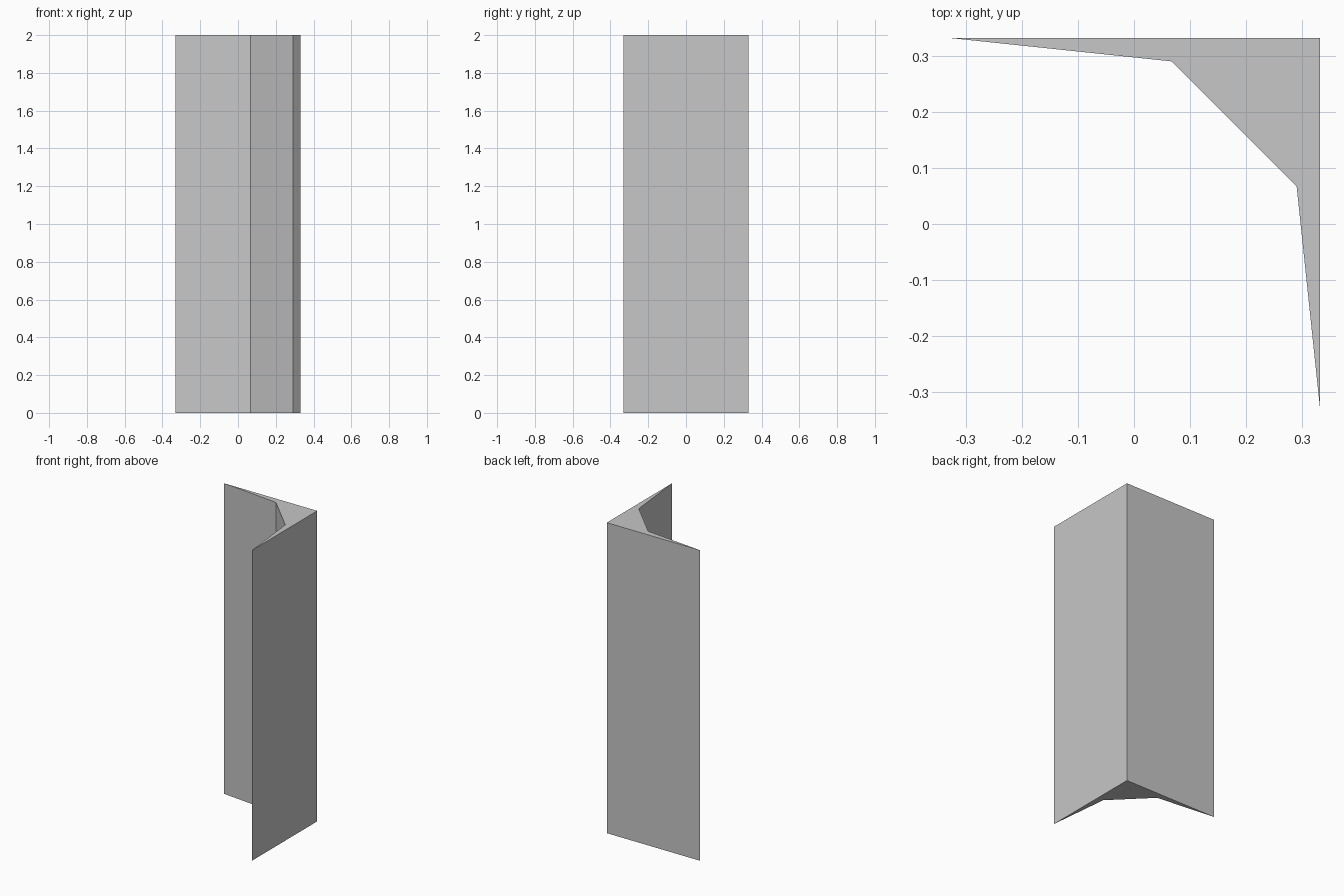
import bpy
import bmesh

# Remove the default cube
cube = bpy.data.objects.get("Cube")
if cube:
    bpy.data.objects.remove(cube, do_unlink=True)

HALF = 0.332
HEIGHT = 2.0

# Plain grey material
grey = bpy.data.materials.new("light_grey")
grey.use_nodes = True
colour = (0.57, 0.57, 0.57, 1)
grey.diffuse_color = colour
grey.node_tree.nodes["Principled BSDF"].inputs["Base Color"].default_value = colour

# Corner profile: square outside, faceted inside, mirrored across the diagonal
inner = (0.067, 0.29)
profile = [(-HALF, HALF), inner, inner[::-1], (HALF, -HALF), (HALF, HALF)]

# Extrude the profile upwards into a corner strip
bm = bmesh.new()
base = bm.faces.new([bm.verts.new((x, y, 0)) for x, y in profile])
top = bmesh.ops.extrude_face_region(bm, geom=[base], use_keep_orig=True)
verts = [g for g in top["geom"] if isinstance(g, bmesh.types.BMVert)]
bmesh.ops.translate(bm, verts=verts, vec=(0, 0, HEIGHT))
bmesh.ops.recalc_face_normals(bm, faces=bm.faces)

mesh = bpy.data.meshes.new("corner_strip")
bm.to_mesh(mesh)
bm.free()
mesh.materials.append(grey)
strip = bpy.data.objects.new("corner_strip", mesh)
bpy.context.collection.objects.link(strip)
